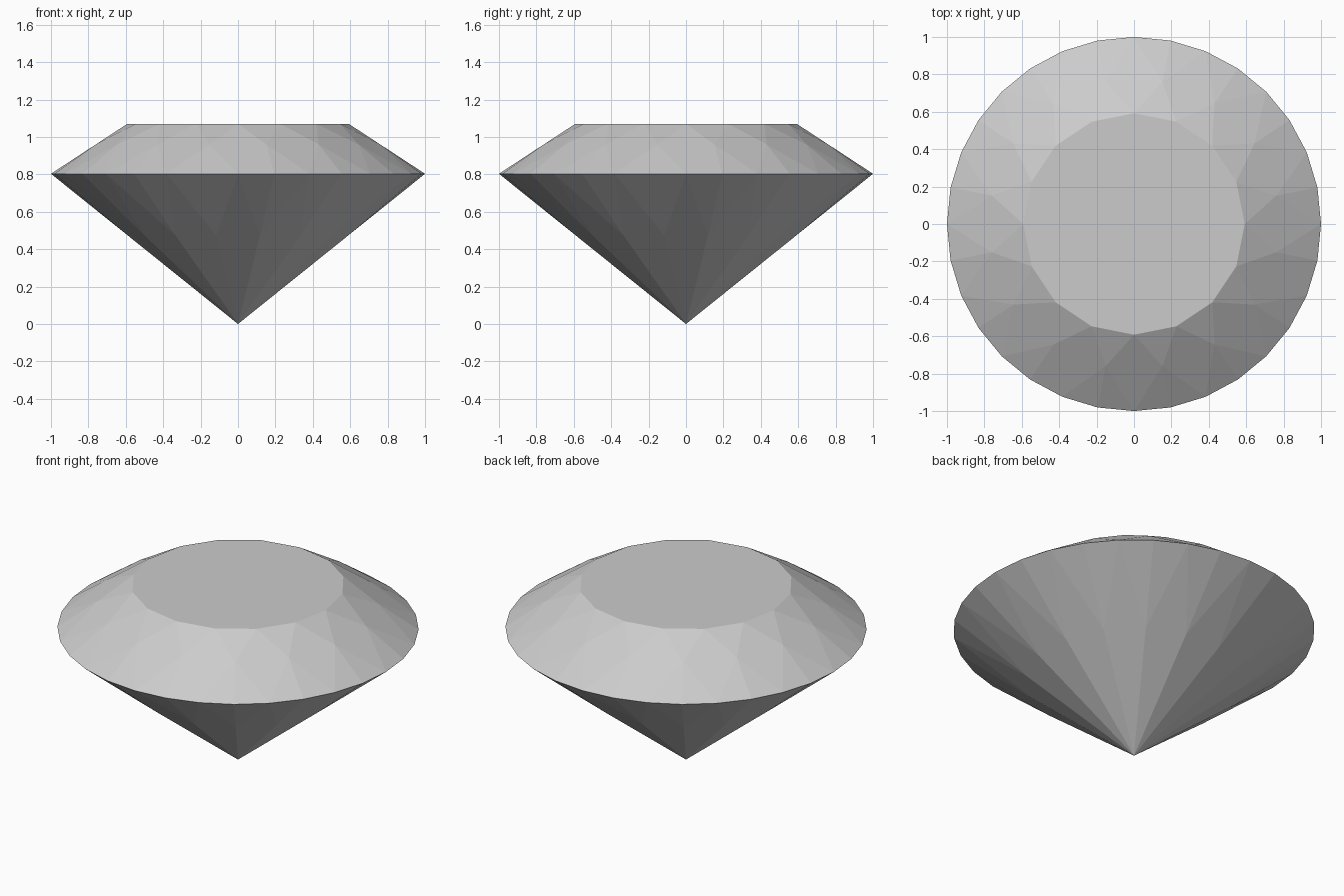
import bpy, bmesh
from math import cos, sin, pi

if "Cube" in bpy.data.objects:
    bpy.data.objects.remove(bpy.data.objects["Cube"])

N = 16                                   # brilliant facets around the stone
TABLE_R, TABLE_Z = 0.592, 1.07
GIRDLE_R, GIRDLE_Z = 1.0, 0.803
STAR_R, LOWER_R = 0.775, 0.60            # meeting points of crown and pavilion facets

bm = bmesh.new()


def ring(count, radius, z, offset=0.0):
    """Ring of vertices; offset is measured in steps."""
    return [bm.verts.new((radius * cos(2 * pi * (i + offset) / count),
                          radius * sin(2 * pi * (i + offset) / count), z))
            for i in range(count)]


# heights that keep the kite facets flat
half = cos(pi / N)
slope = (TABLE_Z - GIRDLE_Z) / (GIRDLE_R - TABLE_R)
star_z = TABLE_Z - slope * (STAR_R * half - TABLE_R)
lower_z = GIRDLE_Z * LOWER_R * half / GIRDLE_R

table = ring(N, TABLE_R, TABLE_Z)
star = ring(N, STAR_R, star_z, 0.5)
girdle = ring(2 * N, GIRDLE_R, GIRDLE_Z)
lower = ring(N, LOWER_R, lower_z, 0.5)
culet = bm.verts.new((0, 0, 0))

bm.faces.new(table)
for i in range(N):
    j = (i + 1) % N
    g0, g1, g2 = girdle[2 * i], girdle[2 * i + 1], girdle[2 * j]
    # crown: star, kite and two girdle facets
    bm.faces.new((table[i], star[i], table[j]))
    bm.faces.new((table[i], star[i - 1], g0, star[i]))
    bm.faces.new((star[i], g0, g1))
    bm.faces.new((star[i], g1, g2))
    # pavilion: long kite and two girdle facets
    bm.faces.new((culet, lower[i], g0, lower[i - 1]))
    bm.faces.new((lower[i], g1, g0))
    bm.faces.new((lower[i], g2, g1))

bmesh.ops.recalc_face_normals(bm, faces=bm.faces)
mesh = bpy.data.meshes.new("cut_gem")
bm.to_mesh(mesh)
bm.free()
bpy.context.collection.objects.link(bpy.data.objects.new("cut_gem", mesh))
